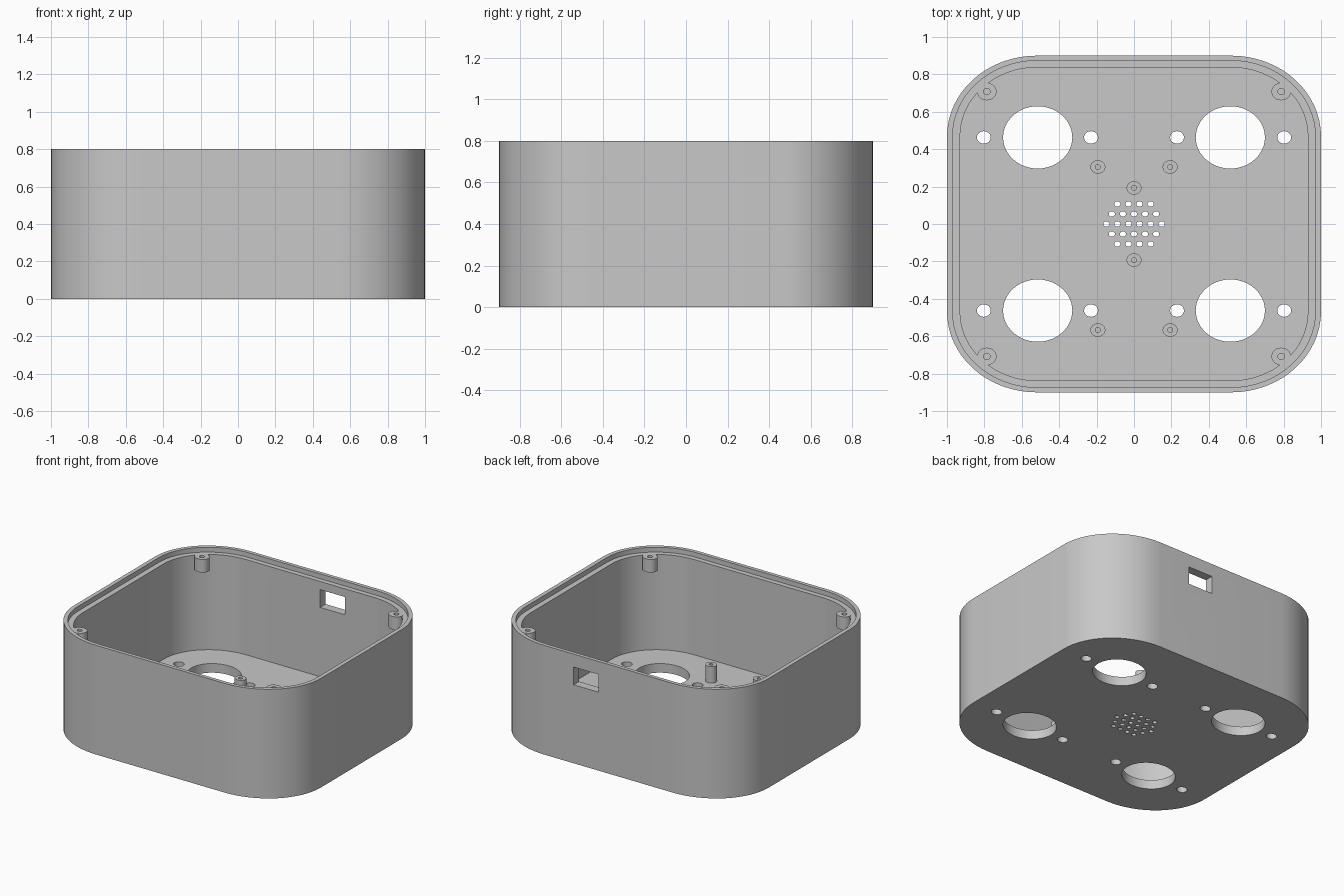
import bpy
import bmesh
import math
from mathutils import Matrix

if "Cube" in bpy.data.objects:
    bpy.data.objects.remove(bpy.data.objects["Cube"], do_unlink=True)

DEPTH = 0.9          # depth to width ratio, also squashes the round features
HEIGHT = 0.8
FLOOR = 0.067
LEDGE = 0.765

grey = bpy.data.materials.new("plain_grey")
grey.use_nodes = True
colour = (0.58, 0.58, 0.58, 1)
grey.diffuse_color = colour
grey.node_tree.nodes["Principled BSDF"].inputs["Base Color"].default_value = colour


def make_object(name, bm):
    bmesh.ops.recalc_face_normals(bm, faces=bm.faces[:])
    mesh = bpy.data.meshes.new(name)
    bm.to_mesh(mesh)
    bm.free()
    mesh.materials.append(grey)
    obj = bpy.data.objects.new(name, mesh)
    bpy.context.collection.objects.link(obj)
    return obj


def smooth(obj):
    bpy.ops.object.select_all(action="DESELECT")
    obj.select_set(True)
    bpy.context.view_layer.objects.active = obj
    bpy.ops.object.shade_smooth_by_angle(angle=math.radians(30))


def bridge(bm, a, b):
    n = len(a)
    for i in range(n):
        j = (i + 1) % n
        bm.faces.new((a[i], a[j], b[j], b[i]))


def rounded_loop(bm, inset, z, corner=0.48, steps=16):
    """Rounded rectangle ring, inset from the outer wall."""
    centre, radius = 1 - corner, corner - inset
    ring = []
    for quarter, (sx, sy) in enumerate(((1, 1), (-1, 1), (-1, -1), (1, -1))):
        for i in range(steps + 1):
            t = (quarter + i / steps) * math.pi / 2
            x = sx * centre + radius * math.cos(t)
            y = sy * centre + radius * math.sin(t)
            ring.append(bm.verts.new((x, y * DEPTH, z)))
    return ring


def build_shell():
    bm = bmesh.new()
    # outer wall, rim, stepped ledge, inner wall
    section = ((0, 0), (0, HEIGHT), (0.03, HEIGHT), (0.03, LEDGE),
               (0.07, LEDGE), (0.07, FLOOR))
    rings = [rounded_loop(bm, inset, z) for inset, z in section]
    for a, b in zip(rings, rings[1:]):
        bridge(bm, a, b)
    bm.faces.new(rings[0])
    bm.faces.new(rings[-1])
    return make_object("case_shell", bm)


def add_drill(bm, x, y, radius, sides):
    place = Matrix.Translation((x, y, 0)) @ Matrix.Diagonal((1, DEPTH, 1, 1))
    bmesh.ops.create_cone(bm, cap_ends=True, segments=sides, radius1=radius,
                          radius2=radius, depth=0.3, matrix=place)


def build_cutter():
    bm = bmesh.new()
    # four large round openings, each between two screw holes
    for sx in (-1, 1):
        for sy in (-1, 1):
            y = sy * 0.463
            add_drill(bm, sx * 0.515, y, 0.185, 48)
            for x in (0.23, 0.803):
                add_drill(bm, sx * x, y, 0.037, 24)
    # hexagonal grille of small holes
    for row in range(-2, 3):
        count = 6 - abs(row)
        for i in range(count):
            add_drill(bm, (i - (count - 1) / 2) * 0.059, row * 0.0535, 0.0165, 12)
    # cable window in the back wall
    place = Matrix.Translation((0.18, 0.87, 0.64)) @ Matrix.Diagonal((0.2, 0.2, 0.13, 1))
    bmesh.ops.create_cube(bm, size=1, matrix=place)
    cutter = make_object("opening_cutter", bm)
    cutter.hide_render = True
    return cutter


def build_boss(name, x, y, radius, bore, bottom, top, bore_bottom):
    """Screw post with a blind bore."""
    bm = bmesh.new()
    rings = []
    for r, z in ((radius, bottom), (radius, top), (bore, top), (bore, bore_bottom)):
        ring = []
        for i in range(24):
            t = i * math.tau / 24
            ring.append(bm.verts.new((x + r * math.cos(t), y + r * DEPTH * math.sin(t), z)))
        rings.append(ring)
    for a, b in zip(rings, rings[1:]):
        bridge(bm, a, b)
    bm.faces.new(rings[0])
    bm.faces.new(rings[-1])
    smooth(make_object(name, bm))


# case body with its openings cut
shell = build_shell()
cutter = build_cutter()
cut = shell.modifiers.new("openings", "BOOLEAN")
cut.operation = "DIFFERENCE"
cut.solver = "EXACT"
cut.object = cutter
bpy.context.view_layer.update()
graph = bpy.context.evaluated_depsgraph_get()
shell_mesh = bpy.data.meshes.new_from_object(shell.evaluated_get(graph))
shell.modifiers.clear()
shell.data = shell_mesh
bpy.data.objects.remove(cutter, do_unlink=True)
smooth(shell)

# lid screw posts, flush with the ledge in the corners
for side, sx in (("right", -1), ("left", 1)):
    for end, sy in (("front", -1), ("back", 1)):
        build_boss(f"lid_post_{end}_{side}", sx * 0.787, sy * 0.708,
                   0.052, 0.018, 0.67, LEDGE + 0.001, 0.69)

# circuit board posts on the floor
for side, sx in (("right", -1), ("left", 1)):
    for end, y in (("front", -0.567), ("back", 0.305)):
        build_boss(f"board_post_{end}_{side}", sx * 0.193, y,
                   0.04, 0.014, FLOOR - 0.01, 0.188, FLOOR + 0.005)

# posts either side of the grille
for end, y in (("front", -0.193), ("back", 0.193)):
    build_boss(f"grille_post_{end}", 0, y,
               0.04, 0.014, FLOOR - 0.01, 0.188, FLOOR + 0.005)
